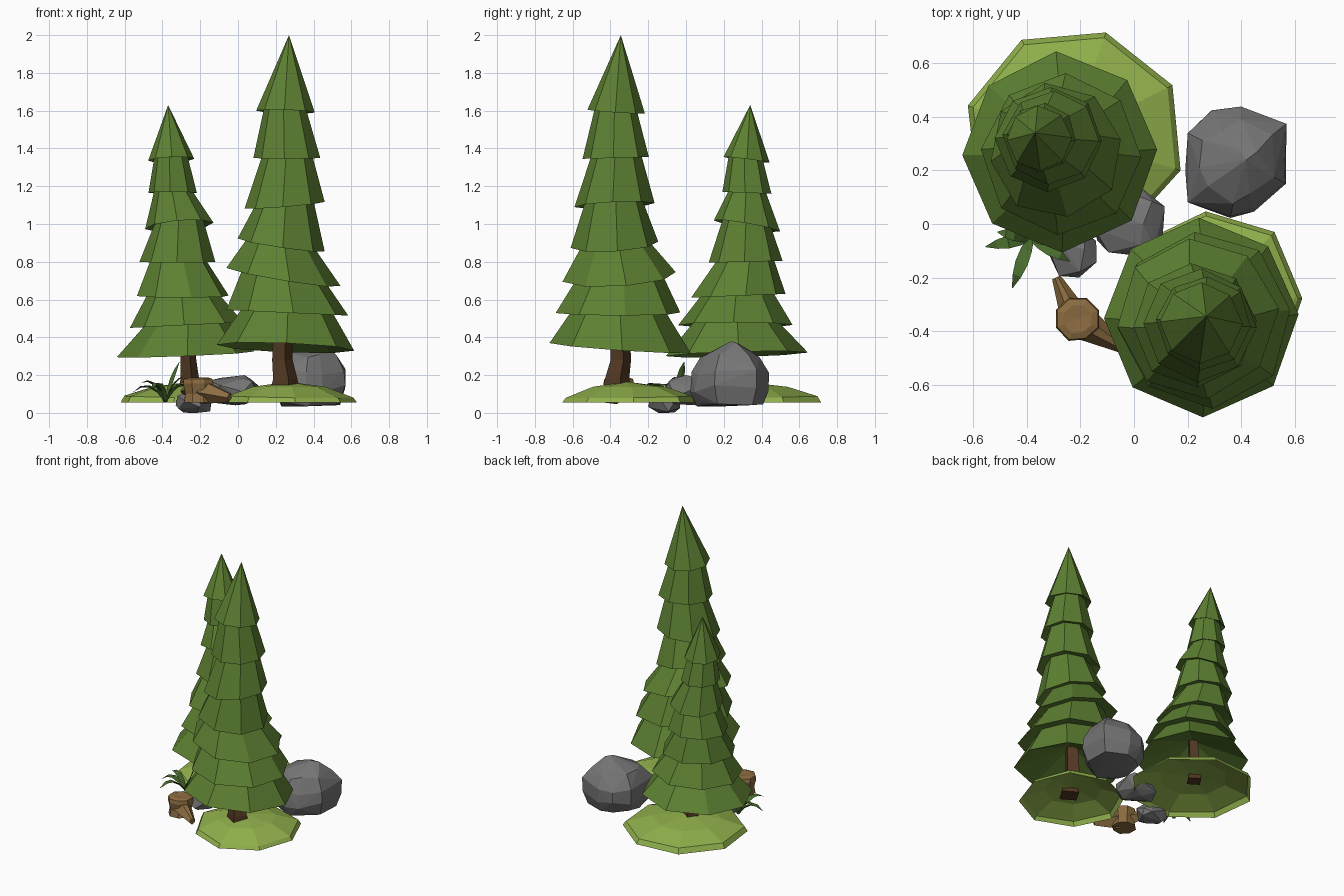
import bpy, bmesh, math, random
from mathutils import Vector

if "Cube" in bpy.data.objects:
    bpy.data.objects.remove(bpy.data.objects["Cube"])

random.seed(4)


def material(name, hex_code):
    rgb = [int(hex_code[i:i + 2], 16) / 255 for i in (0, 2, 4)]
    lin = [c / 12.92 if c <= 0.04045 else ((c + 0.055) / 1.055) ** 2.4 for c in rgb]
    m = bpy.data.materials.new(name)
    m.diffuse_color = (*lin, 1)
    m.use_nodes = True
    m.node_tree.nodes["Principled BSDF"].inputs["Base Color"].default_value = m.diffuse_color
    return m


FOLIAGE = material("pine green", "5D8032")
GRASS = material("meadow green", "91B14C")
ROCK = material("stone grey", "757575")
BARK = material("dark bark", "523822")
WOOD = material("cut wood", "8C6C40")
LEAF = material("plant green", "4C7030")


def finish(bm, name, mat):
    bmesh.ops.recalc_face_normals(bm, faces=bm.faces[:])
    me = bpy.data.meshes.new(name)
    bm.to_mesh(me)
    bm.free()
    me.materials.append(mat)
    ob = bpy.data.objects.new(name, me)
    bpy.context.collection.objects.link(ob)
    return ob


def loft(bm, rings, sides, phase=0.0, jitter=0.0):
    """Skin rings (x, y, z, radius, tilt_x, tilt_y); radius 0 makes a point."""
    scale = [1 + random.uniform(-jitter, jitter) for _ in range(sides)]
    prev = None
    for x, y, z, r, *tilt in rings:
        tx, ty = tilt or (0, 0)
        if r == 0:
            cur = [bm.verts.new((x, y, z))]
        else:
            cur = []
            for i in range(sides):
                a = phase + math.tau * i / sides
                c, s = math.cos(a), math.sin(a)
                cur.append(bm.verts.new((x + r * c * scale[i], y + r * s * scale[i],
                                         z + tx * c + ty * s)))
        if prev:
            for i in range(sides):
                j = (i + 1) % sides
                ids = [prev[i % len(prev)], prev[j % len(prev)],
                       cur[j % len(cur)], cur[i % len(cur)]]
                bm.faces.new(list(dict.fromkeys(ids)))
        prev = cur


def foliage(name, tiers, apex, phase):
    # overlapping skirts with hollow undersides, each running up under the next
    bm = bmesh.new()
    for k, (x, y, z, r, tx, ty) in enumerate(tiers):
        rings = [(x, y, z + (0.06 if k else 0.15), 0), (x, y, z, r, tx, ty)]
        if k + 1 < len(tiers):
            nx, ny, nz, nr, ntx, nty = tiers[k + 1]
            rings += [(nx, ny, nz + 0.022, nr * 0.72, ntx * 0.72, nty * 0.72),
                      (nx, ny, nz + 0.065, 0)]
        else:
            rings.append((*apex, 0))
        loft(bm, rings, 8, phase + (random.uniform(-0.15, 0.15) if k else 0), 0.025)
    finish(bm, name, FOLIAGE)


foliage("tall_tree_foliage", [
    (0.25, -0.345, 0.345, 0.37, -0.015, -0.025),
    (0.26, -0.355, 0.53, 0.33, -0.015, 0.0),
    (0.24, -0.35, 0.72, 0.30, -0.05, 0.02),
    (0.225, -0.375, 0.89, 0.232, -0.035, 0.015),
    (0.245, -0.38, 1.10, 0.21, 0.017, 0.01),
    (0.26, -0.37, 1.35, 0.178, 0.0, 0.005),
    (0.25, -0.37, 1.595, 0.153, -0.005, -0.01)], (0.27, -0.345, 2.0), 0.02)
foliage("short_tree_foliage", [
    (-0.28, 0.268, 0.31, 0.37, 0.015, 0.01),
    (-0.27, 0.265, 0.465, 0.30, 0.015, 0.0),
    (-0.29, 0.275, 0.62, 0.25, 0.0, 0.01),
    (-0.317, 0.315, 0.80, 0.2, 0.0, 0.005),
    (-0.31, 0.322, 0.99, 0.178, 0.015, -0.03),
    (-0.345, 0.325, 1.165, 0.13, 0.0, -0.005),
    (-0.355, 0.318, 1.34, 0.122, 0.005, -0.015)], (-0.37, 0.34, 1.63), 0.03)


def spike(bm, start, tip, r):
    # tapering root
    start, tip = Vector(start), Vector(tip)
    d = (tip - start).normalized()
    side = d.cross(Vector((0, 0, 1))).normalized()
    up = side.cross(d)
    rings = [[bm.verts.new(p + (side * math.cos(a) + up * math.sin(a)) * w)
              for a in (0, math.pi * 0.4, math.pi * 0.6, math.pi, math.pi * 1.5)]
             for p, w in ((start, r), (tip, r * 0.35))]
    for i in range(5):
        j = (i + 1) % 5
        bm.faces.new((rings[0][i], rings[0][j], rings[1][j], rings[1][i]))
    for ring in rings:
        bm.faces.new(ring)


# square trunks standing on the mounds
bm = bmesh.new()
loft(bm, [(0.25, -0.36, 0.13, 0), (0.25, -0.36, 0.13, 0.078), (0.25, -0.365, 0.18, 0.066),
          (0.235, -0.345, 0.28, 0.056), (0.24, -0.35, 0.5, 0.05), (0.24, -0.35, 0.5, 0)], 4, 0.25)
finish(bm, "tall_tree_trunk", BARK)
bm = bmesh.new()
loft(bm, [(-0.255, 0.31, 0.13, 0), (-0.255, 0.31, 0.13, 0.06), (-0.255, 0.31, 0.18, 0.05),
          (-0.262, 0.3, 0.28, 0.042), (-0.27, 0.28, 0.47, 0.04), (-0.27, 0.28, 0.47, 0)], 4, 0.2)
finish(bm, "short_tree_trunk", BARK)


def mound(name, x, y, r, phase):
    # open grass shell, hollow below
    bm = bmesh.new()
    loft(bm, [(x, y, 0.055, r), (x, y, 0.085, r * 0.95, -0.005, 0.005),
              (x - 0.01, y, 0.138, r * 0.55), (x - 0.02, y - 0.02, 0.165, 0)], 8, phase, 0.03)
    finish(bm, name, GRASS)
    return


mound("tall_tree_mound", 0.285, -0.295, 0.35, 0.05)
mound("short_tree_mound", -0.225, 0.322, 0.408, 0.49)


def hull_rock(name, points):
    bm = bmesh.new()
    for p in points:
        bm.verts.new(p)
    hull = bmesh.ops.convex_hull(bm, input=bm.verts[:])
    bmesh.ops.delete(bm, geom=list({v for v in hull["geom_interior"]
                                    if isinstance(v, bmesh.types.BMVert)}), context='VERTS')
    finish(bm, name, ROCK)


# large rock: its plan outline repeated at several heights
outline = [(0.2, 0.34), (0.29, 0.425), (0.4, 0.445), (0.57, 0.375), (0.57, 0.15),
           (0.45, 0.04), (0.36, 0.022), (0.2, 0.08), (0.19, 0.2)]
centre = Vector((0.4, 0.24))
pts = [(0.42, 0.24, 0.38), (0.39, 0.28, 0.365), (0.46, 0.27, 0.37)]
for z, s, shake in ((0.04, 0.8, 0.04), (0.13, 0.98, 0.02), (0.22, 0.95, 0.06), (0.31, 0.68, 0.08)):
    for q in outline:
        p = centre + (Vector(q) - centre) * (s + random.uniform(-shake, shake))
        pts.append((p.x, p.y, max(0.035, z + random.uniform(-0.02, 0.02))))
hull_rock("large_rock", pts)


def boulder(name, lo, hi, count):
    # boxy scattered points fitted to a box
    pts = []
    golden = math.pi * (3 - math.sqrt(5))
    for i in range(count):
        h = 1 - 2 * (i + 0.5) / count
        a = golden * i + random.uniform(-0.4, 0.4)
        w = math.sqrt(1 - h * h)
        p = Vector((w * math.cos(a), w * math.sin(a), h)) * random.uniform(0.88, 1.06)
        pts.append([math.copysign(abs(c) ** 0.8, c) for c in p])
    for k in range(3):
        a, b = min(p[k] for p in pts), max(p[k] for p in pts)
        for p in pts:
            p[k] = lo[k] + (p[k] - a) / (b - a) * (hi[k] - lo[k])
    hull_rock(name, pts)


boulder("medium_rock", (-0.15, -0.12, 0.04), (0.115, 0.13, 0.2), 20)
boulder("small_rock", (-0.33, -0.2, 0.0), (-0.14, -0.03, 0.12), 16)

# stump with two roots
bm = bmesh.new()
sx, sy = -0.21, -0.355
loft(bm, [(sx, sy, 0.055, 0), (sx, sy, 0.055, 0.08), (sx, sy, 0.10, 0.072),
          (sx, sy, 0.155, 0.085), (sx, sy, 0.18, 0.08), (sx, sy, 0.188, 0.055),
          (sx, sy, 0.183, 0)], 8, 0.39, 0.05)
spike(bm, (-0.19, -0.37, 0.11), (-0.045, -0.46, 0.08), 0.065)
spike(bm, (-0.23, -0.33, 0.12), (-0.29, -0.2, 0.115), 0.05)
finish(bm, "stump", WOOD)


def blade(bm, base, tip, lift, width):
    # arching leaf with a V-shaped keel
    base, tip = Vector(base), Vector(tip)
    mid = (base + tip) / 2 + Vector((0, 0, lift))
    flat = (tip - base).cross(Vector((0, 0, 1))).normalized()
    prev = None
    for t, w in ((0, 0.5), (0.25, 0.9), (0.5, 1), (0.75, 0.7), (1, 0.06)):
        p = base * (1 - t) ** 2 + mid * 2 * t * (1 - t) + tip * t * t
        cur = [bm.verts.new(p + flat * width * w), bm.verts.new(p - flat * width * w),
               bm.verts.new(p - Vector((0, 0, 0.012 * w)))]
        if prev:
            for i in range(3):
                j = (i + 1) % 3
                bm.faces.new((prev[i], prev[j], cur[j], cur[i]))
        else:
            bm.faces.new(cur)
        prev = cur
    bm.faces.new(prev)


# leafy plant
bm = bmesh.new()
for tip, lift in (((-0.555, -0.085, 0.11), 0.12), ((-0.455, -0.24, 0.13), 0.12),
                  ((-0.24, -0.14, 0.13), 0.11), ((-0.31, -0.01, 0.27), 0.04),
                  ((-0.51, -0.03, 0.16), 0.1), ((-0.29, -0.06, 0.19), 0.07)):
    blade(bm, (-0.385, -0.05, 0.06), tip, lift, 0.024)
finish(bm, "leafy_plant", LEAF)
